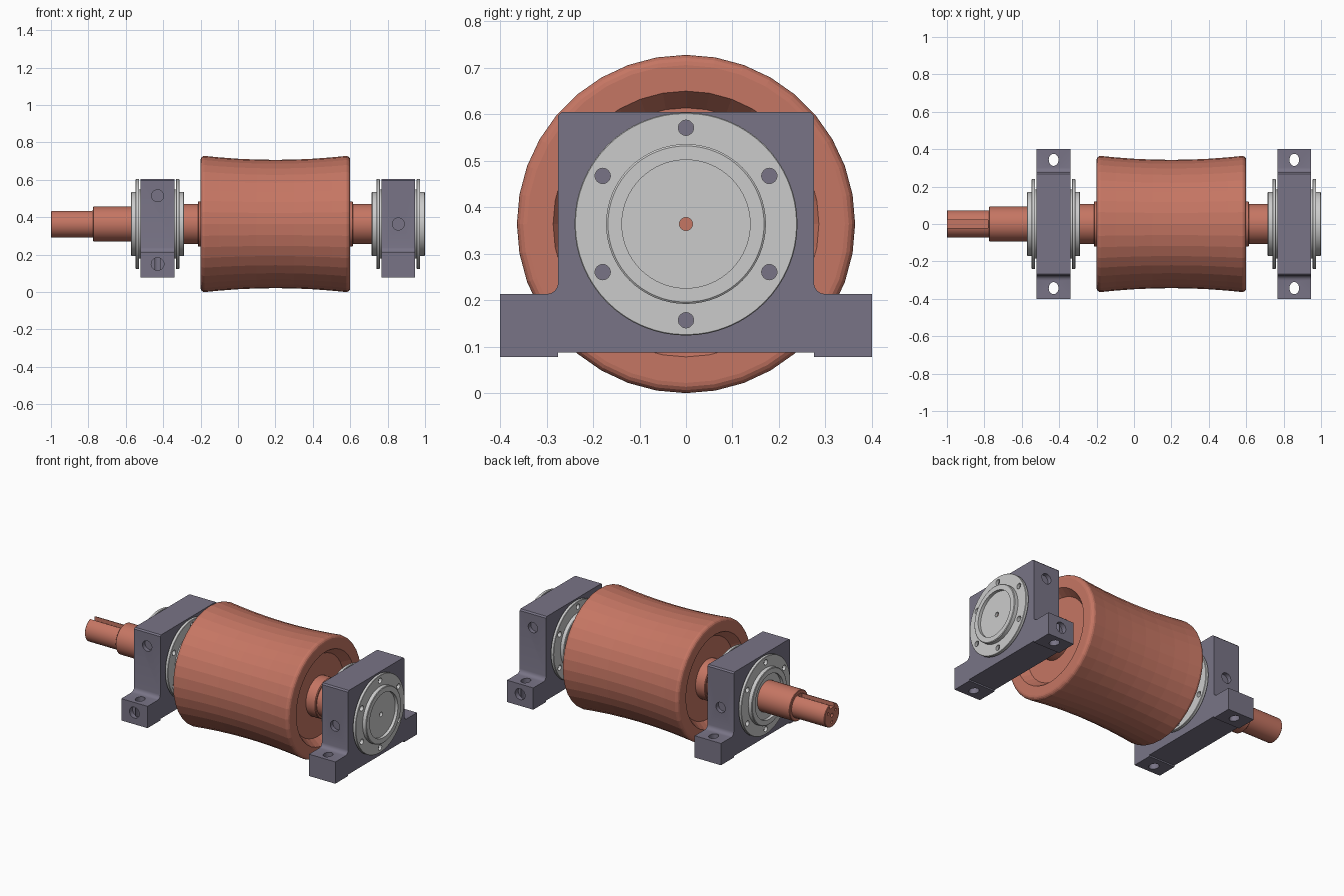
import bpy, bmesh
from math import pi, sin, cos, radians
from mathutils import Matrix, Vector

if "Cube" in bpy.data.objects:
    bpy.data.objects.remove(bpy.data.objects["Cube"])

AXIS = 0.364  # height of the shaft centre line


def material(name, rgb):
    m = bpy.data.materials.new(name)
    m.diffuse_color = (*rgb, 1)
    m.use_nodes = True
    m.node_tree.nodes["Principled BSDF"].inputs["Base Color"].default_value = m.diffuse_color
    return m


ORANGE = material("roller_orange", (0.56, 0.18, 0.125))
SLATE = material("housing_slate", (0.19, 0.175, 0.24))


def finish(bm, name, mat=None):
    bmesh.ops.remove_doubles(bm, verts=bm.verts, dist=1e-5)
    bmesh.ops.recalc_face_normals(bm, faces=bm.faces)
    me = bpy.data.meshes.new(name)
    bm.to_mesh(me)
    bm.free()
    ob = bpy.data.objects.new(name, me)
    bpy.context.collection.objects.link(ob)
    if mat:
        me.materials.append(mat)
    return ob


def revolve(name, profile, steps, mat=None, closed=False):
    """Spin (x, radius) points around the shaft axis."""
    bm = bmesh.new()
    vs = [bm.verts.new((x, 0, AXIS + r)) for x, r in profile]
    pairs = list(zip(vs, vs[1:])) + ([(vs[-1], vs[0])] if closed else [])
    es = [bm.edges.new(p) for p in pairs]
    bmesh.ops.spin(bm, geom=vs + es, cent=(0, 0, AXIS), axis=(1, 0, 0),
                   angle=2 * pi, steps=steps, use_merge=False)
    return finish(bm, name, mat)


def rod(bm, centre, direction, radius, length, stretch=1.0):
    """Add a cutter cylinder; stretch lengthens it along y."""
    rot = Vector((0, 0, 1)).rotation_difference(Vector(direction)).to_matrix().to_4x4()
    m = Matrix.Translation(centre) @ rot @ Matrix.Diagonal((1, stretch, 1, 1))
    bmesh.ops.create_cone(bm, cap_ends=True, segments=24, radius1=radius,
                          radius2=radius, depth=length, matrix=m)


def select(ob):
    bpy.ops.object.select_all(action='DESELECT')
    ob.select_set(True)
    bpy.context.view_layer.objects.active = ob


def cut(ob, bm):
    cutter = finish(bm, "cutter")
    cutter.hide_render = True
    mod = ob.modifiers.new("holes", 'BOOLEAN')
    mod.operation, mod.solver, mod.object = 'DIFFERENCE', 'EXACT', cutter
    mod.use_self = True
    select(ob)
    bpy.ops.object.modifier_apply(modifier=mod.name)
    bpy.data.objects.remove(cutter)


def smooth(ob, angle=25):
    select(ob)
    bpy.ops.object.shade_smooth_by_angle(angle=radians(angle))


# Concave roller with rounded rims and tapered end recesses
F = 0.022
half = [(0.35, 0.0), (0.35, 0.25), (0.4, 0.286), (0.4, 0.364 - F)]
half += [(0.4 - F + F * cos(a), 0.364 - F + F * sin(a))
         for a in (pi / 8, pi / 4, 3 * pi / 8, pi / 2)]
half += [(x, 0.343 + 0.021 * (x / 0.378) ** 2) for x in (0.3, 0.2, 0.1)]
profile = [(0.2 - x, r) for x, r in half] + [(0.2, 0.343)]
profile += [(0.2 + x, r) for x, r in reversed(half)]
revolve("roller", profile, 36, ORANGE)

# Stepped shaft with collars, keyway and end holes
shaft = revolve("shaft", [
    (-1, 0), (-1, 0.07), (-0.997, 0.073), (-0.775, 0.073), (-0.775, 0.09),
    (-0.772, 0.093), (-0.5, 0.093), (-0.5, 0.108), (-0.215, 0.108),
    (-0.215, 0.117), (-0.211, 0.121), (0.611, 0.121), (0.615, 0.117),
    (0.615, 0.108), (0.9, 0.108), (0.9, 0.093), (0.965, 0.093), (0.965, 0)],
    48, ORANGE)
bm = bmesh.new()
bmesh.ops.create_cube(bm, size=1, matrix=Matrix.Translation((-0.9, 0, AXIS + 0.09))
                      @ Matrix.Diagonal((0.24, 0.044, 0.09, 1)))
rod(bm, (-1, 0, AXIS), (1, 0, 0), 0.012, 0.06)
for a in (pi / 6, 5 * pi / 6, 3 * pi / 2):
    rod(bm, (-1, 0.042 * cos(a), AXIS + 0.042 * sin(a)), (1, 0, 0), 0.008, 0.06)
cut(shaft, bm)
smooth(shaft)


def cover(name, cx, side, bore):
    """Bolted flange cover on one face of a housing."""
    prof = [(0.08, bore), (0.08, 0.185), (0.098, 0.185), (0.098, 0.238),
            (0.1, 0.24), (0.115, 0.24), (0.117, 0.238), (0.117, 0.172),
            (0.139, 0.172), (0.142, 0.168), (0.142, 0.138), (0.124, 0.138),
            (0.124, bore)]
    ob = revolve(name, [(cx + side * x, r) for x, r in prof], 64, closed=True)
    bm = bmesh.new()
    for k in range(6):
        a = pi / 2 + k * pi / 3
        rod(bm, (cx + side * 0.11, 0.207 * cos(a), AXIS + 0.207 * sin(a)),
            (1, 0, 0), 0.0165, 0.06)
    cut(ob, bm)
    smooth(ob)


def housing(name, cx, front):
    """Pillow block; front is the y sign of the side with the foot port."""
    right = [(0.275, 0.087), (0.275, 0.078), (0.4, 0.078), (0.4, 0.213), (0.3, 0.213)]
    right += [(0.3 - 0.025 * sin(a), 0.238 - 0.025 * cos(a))
              for a in (pi / 8, pi / 4, 3 * pi / 8, pi / 2)]
    right += [(0.275, 0.597), (0.267, 0.605)]
    outline = right + [(-y, z) for y, z in reversed(right)]
    bm = bmesh.new()
    face = bm.faces.new([bm.verts.new((cx - 0.09, y, z)) for y, z in outline])
    new = bmesh.ops.extrude_face_region(bm, geom=[face])["geom"]
    bmesh.ops.translate(bm, vec=(0.18, 0, 0),
                        verts=[v for v in new if isinstance(v, bmesh.types.BMVert)])
    ob = finish(bm, name, SLATE)
    # Slots through the feet, shaft bore, side ports
    bm = bmesh.new()
    for s in (-1, 1):
        rod(bm, (cx, s * 0.343, 0.15), (0, 0, 1), 0.026, 0.3, 1.25)
    rod(bm, (cx, 0, AXIS), (1, 0, 0), 0.186, 0.4)
    rod(bm, (cx, front * 0.275, 0.515), (0, 1, 0), 0.032, 0.05)
    rod(bm, (cx, -front * 0.275, AXIS), (0, 1, 0), 0.032, 0.05)
    rod(bm, (cx, front * 0.4, 0.15), (0, 1, 0), 0.034, 0.06)
    cut(ob, bm)
    smooth(ob)


# Two bearing stations, the second turned half round
for label, cx, front in (("left", -0.43, -1), ("right", 0.857, 1)):
    housing(label + "_housing", cx, front)
    inner = 1 if label == "left" else -1
    cover(label + "_inner_cover", cx, inner, 0.1085)
    cover(label + "_outer_cover", cx, -inner, 0.0935 if label == "left" else 0.014)
